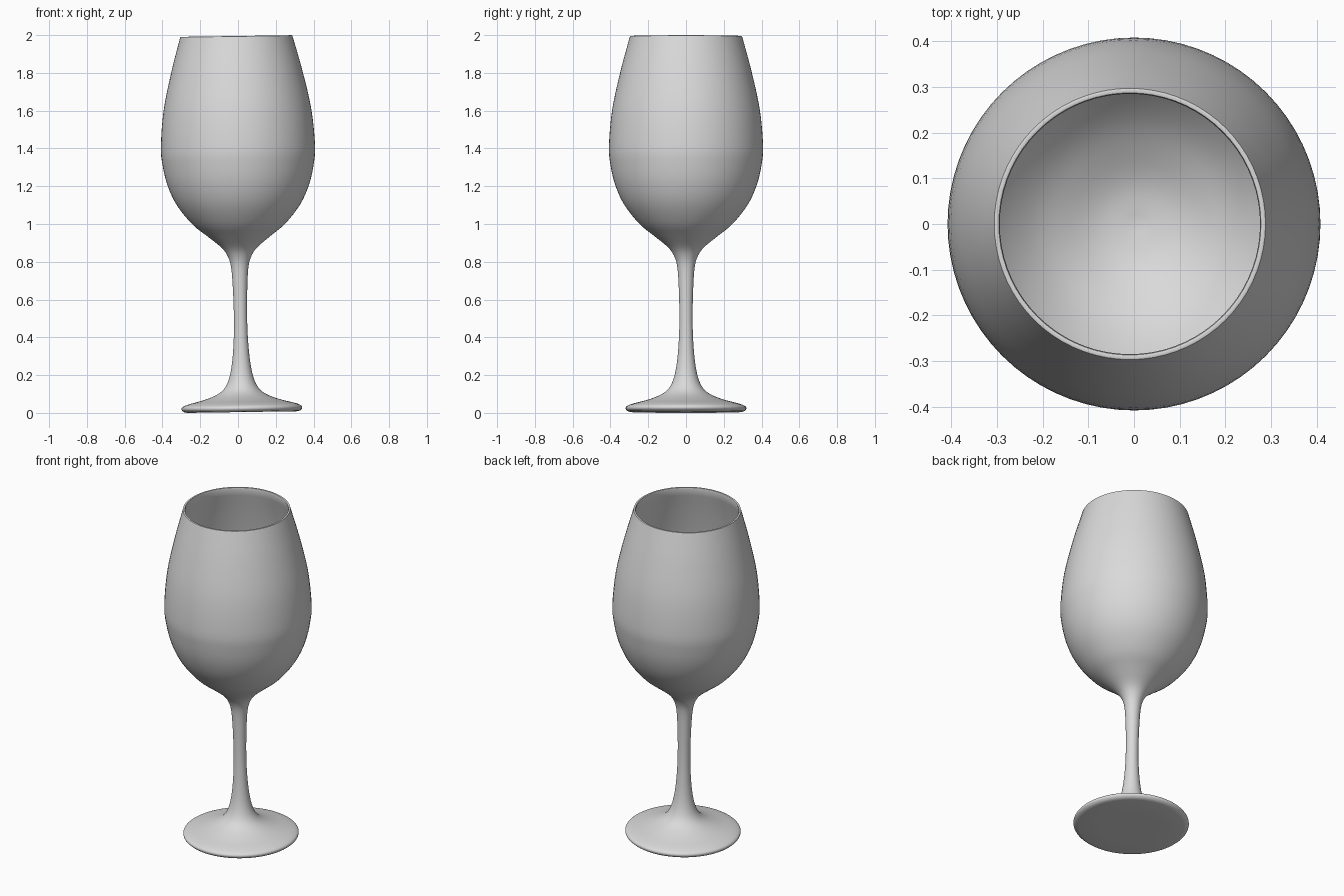
import bpy, bmesh, math
from mathutils import Matrix, Vector

if "Cube" in bpy.data.objects:
    bpy.data.objects.remove(bpy.data.objects["Cube"])

SEGMENTS = 72
TILT = -0.015  # the glass leans very slightly towards -x

# half-profiles as (radius, height)
foot_edge = [(0, 0.0), (0.16, 0.0), (0.29, 0.0), (0.308, 0.004)]
outside = [(0.308, 0.004), (0.319, 0.016), (0.314, 0.031), (0.28, 0.045),
           (0.20, 0.066), (0.13, 0.094), (0.088, 0.13), (0.062, 0.19),
           (0.046, 0.28), (0.037, 0.40), (0.035, 0.52), (0.038, 0.65),
           (0.045, 0.76), (0.060, 0.82), (0.093, 0.87), (0.165, 0.93),
           (0.245, 0.995), (0.325, 1.095), (0.374, 1.20), (0.400, 1.31),
           (0.408, 1.41), (0.391, 1.60), (0.348, 1.80), (0.299, 1.982)]
lip = [(0.299, 1.982), (0.297, 1.989), (0.292, 1.991), (0.287, 1.989),
       (0.285, 1.982)]
inside = [(0.285, 1.982), (0.334, 1.80), (0.377, 1.60), (0.394, 1.41),
          (0.386, 1.31), (0.360, 1.205), (0.312, 1.105), (0.232, 1.012),
          (0.152, 0.955), (0.08, 0.921), (0, 0.908)]


def smooth_curve(points, steps=4):
    """Catmull-Rom curve through the points."""
    p = [Vector(q) for q in points]
    p = [2 * p[0] - p[1]] + p + [2 * p[-1] - p[-2]]
    out = []
    for i in range(1, len(p) - 2):
        a, b, c, d = p[i - 1:i + 3]
        for k in range(steps):
            t = k / steps
            out.append(0.5 * (2 * b + (c - a) * t + (2 * a - 5 * b + 4 * c - d) * t * t
                              + (3 * b - a - 3 * c + d) * t ** 3))
    return out


profile = [Vector(q) for q in foot_edge[:-1]]
profile += smooth_curve(outside) + [Vector(q) for q in lip[:-1]]
profile += smooth_curve(inside) + [Vector(inside[-1])]

# lathe the whole glass around z
bm = bmesh.new()
verts = [bm.verts.new((max(r, 0), 0, z)) for r, z in profile]
edges = [bm.edges.new(pair) for pair in zip(verts, verts[1:])]
bmesh.ops.spin(bm, geom=verts + edges, cent=(0, 0, 0), axis=(0, 0, 1),
               angle=math.tau, steps=SEGMENTS, use_duplicate=False)
bmesh.ops.remove_doubles(bm, verts=bm.verts, dist=0.0003)
bmesh.ops.recalc_face_normals(bm, faces=bm.faces)

# lean, then stand on the ground and centre
bm.transform(Matrix.Rotation(TILT, 4, 'Y'))
xs = [v.co.x for v in bm.verts]
zs = [v.co.z for v in bm.verts]
bm.transform(Matrix.Translation((-(min(xs) + max(xs)) / 2, 0, -min(zs))))

mesh = bpy.data.meshes.new("wine_glass")
bm.to_mesh(mesh)
bm.free()
glass = bpy.data.objects.new("wine_glass", mesh)
bpy.context.collection.objects.link(glass)

grey = bpy.data.materials.new("light_grey")
grey.diffuse_color = (0.7, 0.7, 0.7, 1)
grey.use_nodes = True
grey.node_tree.nodes["Principled BSDF"].inputs["Base Color"].default_value = grey.diffuse_color
mesh.materials.append(grey)

bpy.context.view_layer.objects.active = glass
glass.select_set(True)
bpy.ops.object.shade_smooth_by_angle(angle=math.radians(50))
